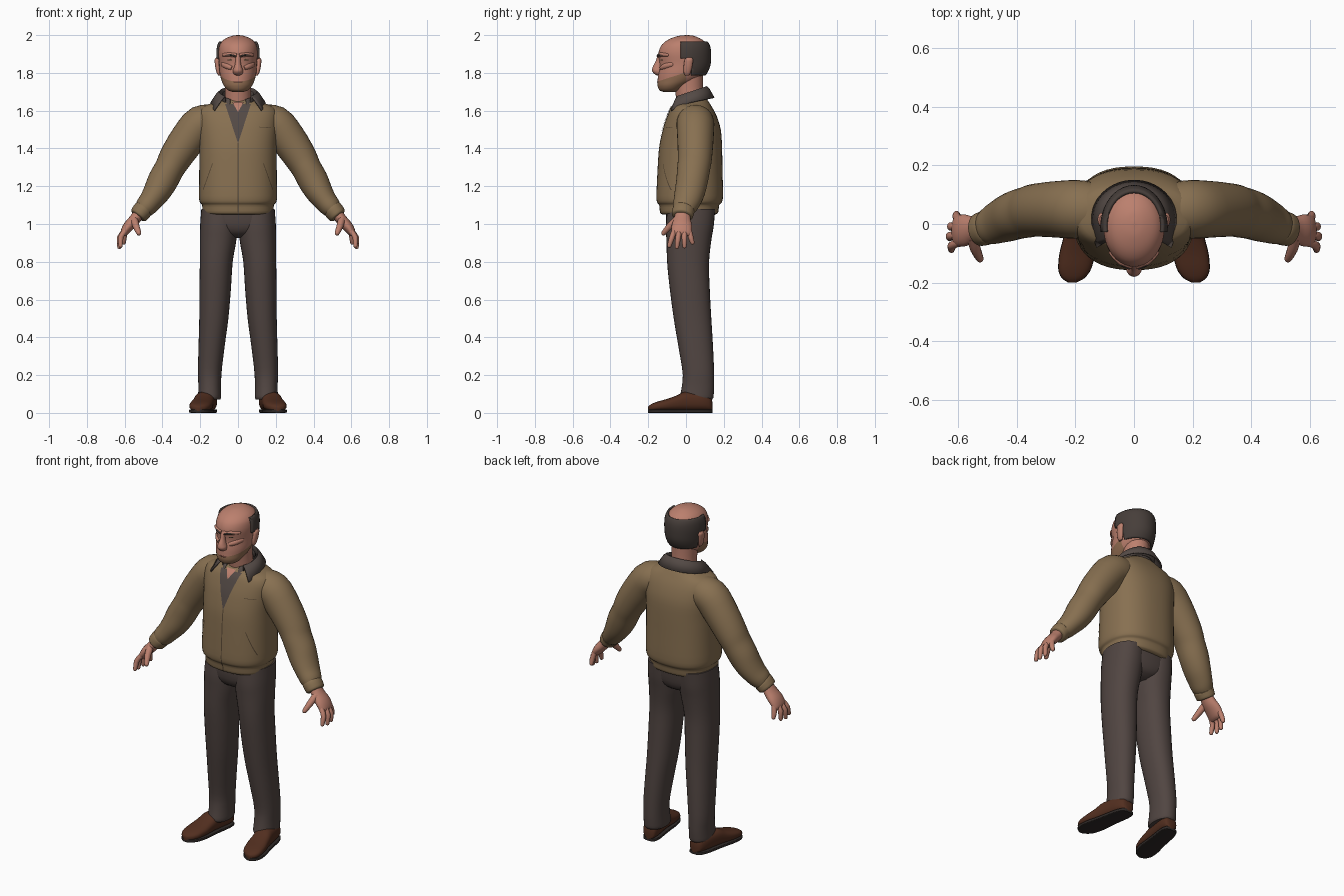
import bpy, bmesh, math
from mathutils import Vector
from mathutils.bvhtree import BVHTree

if "Cube" in bpy.data.objects:
    bpy.data.objects.remove(bpy.data.objects["Cube"])


def mat(name, r, g, b):
    m = bpy.data.materials.new(name)
    m.diffuse_color = (r, g, b, 1)
    m.use_nodes = True
    m.node_tree.nodes["Principled BSDF"].inputs["Base Color"].default_value = m.diffuse_color
    return m


JACKET = mat("tan_jacket", 0.245, 0.162, 0.082)
SEAM = mat("dark_seam", 0.10, 0.065, 0.035)
TROUSER = mat("brown_grey_trousers", 0.082, 0.060, 0.054)
SHOE = mat("brown_leather", 0.085, 0.028, 0.014)
SOLE = mat("dark_sole", 0.028, 0.022, 0.020)
SKIN = mat("skin", 0.50, 0.215, 0.155)
HAIR = mat("dark_hair", 0.062, 0.048, 0.042)
STUBBLE = mat("stubble", 0.29, 0.155, 0.085)
SHIRT = mat("grey_brown_shirt", 0.088, 0.068, 0.060)
LIP = mat("lip", 0.27, 0.10, 0.075)
X, Y, Z = Vector((1, 0, 0)), Vector((0, 1, 0)), Vector((0, 0, 1))


def finish(name, bm, materials, mirror=False, solid=0, closed=True):
    if closed:
        bmesh.ops.recalc_face_normals(bm, faces=bm.faces)
    me = bpy.data.meshes.new(name)
    bm.to_mesh(me)
    bm.free()
    for m in materials:
        me.materials.append(m)
    for p in me.polygons:
        p.use_smooth = True
    me.set_sharp_from_angle(angle=math.radians(50))
    ob = bpy.data.objects.new(name, me)
    bpy.context.collection.objects.link(ob)
    if solid:
        mod = ob.modifiers.new("thickness", 'SOLIDIFY')
        mod.thickness = solid
        mod.offset = -1
    if mirror:
        ob.modifiers.new("mirror", 'MIRROR').use_mirror_merge = False
    return ob


def smooth_rows(rows, steps):
    """Monotone cubic interpolation between section rows."""
    def slope(i, k):
        d0 = rows[i][k] - rows[i - 1][k] if i > 0 else None
        d1 = rows[i + 1][k] - rows[i][k] if i < len(rows) - 1 else None
        if d0 is None or d1 is None:
            return d1 if d0 is None else d0
        return 0 if d0 * d1 <= 0 else 2 * d0 * d1 / (d0 + d1)
    out = []
    for i in range(len(rows) - 1):
        for s in range(steps):
            t = s / steps
            h1, h2 = t * t * (3 - 2 * t), t * (1 - t) ** 2
            h3 = t * t * (t - 1)
            out.append([rows[i][k] * (1 - h1) + rows[i + 1][k] * h1
                        + slope(i, k) * h2 + slope(i + 1, k) * h3
                        for k in range(len(rows[0]))])
    return out + [list(rows[-1])]


def loft_bm(rows, axes=None, n=32, power=2.0, steps=3):
    """Skin rings (x, y, z, ra, rb); rings follow the path when axes is None."""
    rows = smooth_rows(rows, steps)
    bm = bmesh.new()
    rings = []
    for i, (x, y, z, ra, rb) in enumerate(rows):
        if axes:
            a, b = axes
        else:
            p, q = rows[max(i - 1, 0)], rows[min(i + 1, len(rows) - 1)]
            t = (Vector(q[:3]) - Vector(p[:3])).normalized()
            b = (Y - t * Y.dot(t)).normalized()
            a = b.cross(t)
        ring = []
        for j in range(n):
            c, s = math.cos(math.tau * j / n), math.sin(math.tau * j / n)
            c = math.copysign(abs(c) ** (2 / power), c)
            s = math.copysign(abs(s) ** (2 / power), s)
            ring.append(bm.verts.new(Vector((x, y, z)) + a * ra * c + b * rb * s))
        rings.append(ring)
    for r0, r1 in zip(rings, rings[1:]):
        for j in range(n):
            k = (j + 1) % n
            bm.faces.new((r0[j], r0[k], r1[k], r1[j]))
    bm.faces.new(rings[0])
    bm.faces.new(rings[-1])
    bmesh.ops.recalc_face_normals(bm, faces=bm.faces)
    bm.normal_update()
    return bm


def stack(rows, **kw):
    """Horizontal sections: z, centre x, half width, front y, back y."""
    return loft_bm([(cx, (f + b) / 2, z, w, (b - f) / 2) for z, cx, w, f, b in rows], (X, Y), **kw)


def tube(name, pts, m, mirror=True, n=12):
    """Round tube with a rounded far end: x, y, z, radius."""
    d = (Vector(pts[-1][:3]) - Vector(pts[-2][:3])).normalized()
    x, y, z, r = pts[-1]
    rows = [(*p[:3], p[3], p[3]) for p in pts]
    for k, f in ((0.5, 0.86), (0.85, 0.5), (1.0, 0.08)):
        rows.append((x + d.x * r * k, y + d.y * r * k, z + d.z * r * k, r * f, r * f))
    return finish(name, loft_bm(rows, n=n, steps=2), [m], mirror)


# Jacket body with gathered hem
bm = stack([(1.05, 0, .172, -.125, .155), (1.06, 0, .187, -.137, .17), (1.10, 0, .19, -.142, .176),
            (1.115, 0, .202, -.153, .19), (1.15, 0, .207, -.157, .196), (1.3, 0, .205, -.15, .193),
            (1.4, 0, .205, -.143, .191), (1.5, 0, .212, -.123, .184), (1.57, 0, .215, -.10, .163),
            (1.615, 0, .195, -.08, .14), (1.64, 0, .14, -.058, .125), (1.665, 0, .095, -.035, .108)],
           n=48, power=2.4)
tree = BVHTree.FromBMesh(bm)
finish("jacket_body", bm, [JACKET])


def plate(name, quad, m, lift=.004, nu=8, nv=14, mirror=False):
    """Thin patch laid on the jacket front; quad corners are (x, z)."""
    bm = bmesh.new()
    g = []
    c = [Vector(p) for p in quad]
    for j in range(nv + 1):
        lo, hi = c[0].lerp(c[3], j / nv), c[1].lerp(c[2], j / nv)
        row = []
        for i in range(nu + 1):
            p = lo.lerp(hi, i / nu)
            hit = tree.ray_cast(Vector((p.x, -1, p.y)), Y)[0]
            row.append(bm.verts.new((p.x, (hit.y if hit else -.05) - lift, p.y)))
        g.append(row)
    for j in range(nv):
        for i in range(nu):
            bm.faces.new((g[j][i], g[j][i + 1], g[j + 1][i + 1], g[j + 1][i]))
    bmesh.ops.remove_doubles(bm, verts=bm.verts, dist=1e-5)
    bm.normal_update()
    if sum(f.normal.y for f in bm.faces) > 0:
        bmesh.ops.reverse_faces(bm, faces=bm.faces)
    finish(name, bm, [m], mirror, closed=False)


# Open neck, zip, pocket seams
plate("shirt_front", [(-.001, 1.43), (.001, 1.43), (.068, 1.635), (-.068, 1.635)], SHIRT)
plate("open_throat", [(-.001, 1.595), (.001, 1.595), (.03, 1.645), (-.03, 1.645)], SKIN, .008)
plate("zip", [(-.003, 1.06), (.003, 1.06), (.003, 1.43), (-.003, 1.43)], SEAM, .003, 1)
plate("side_pocket_seam", [(.183, 1.18), (.187, 1.18), (.137, 1.32), (.133, 1.32)], SEAM, .003, 1, mirror=True)
plate("chest_pocket_seam", [(.115, 1.512), (.175, 1.508), (.175, 1.511), (.115, 1.515)], SEAM, .003, 6, 1)


def collar(name, m, top_r, low_r, low_front, start, low_start, drop, lift):
    """Fold-over collar, open at the front; angles run from front to back."""
    bm = bmesh.new()
    rows = []
    n = 20
    for i in range(2 * n + 1):
        u = abs(i - n) / n
        side = 1 if i >= n else -1
        a = math.pi - u * (math.pi - math.radians(start))
        b = math.pi - u * (math.pi - math.radians(low_start))
        ca, cb = math.cos(a), math.cos(b)
        top = Vector((side * top_r * math.sin(a), .02 - top_r * .9 * ca, 1.70 - .03 * ca + lift))
        low = Vector((side * low_r * math.sin(b), .02 - (low_front if cb > 0 else low_r * .9) * cb,
                      1.645 - (drop if cb > 0 else .025) * cb + lift))
        inner = Vector((top.x * .92, .02 + (top.y - .02) * .92, top.z - .05))
        mid = top.lerp(low, .35) + Vector((0, 0, .008))
        rows.append([bm.verts.new(p) for p in (inner, top, mid, low)])
    for r0, r1 in zip(rows, rows[1:]):
        for k in range(3):
            bm.faces.new((r0[k], r1[k], r1[k + 1], r0[k + 1]))
    finish(name, bm, [m], solid=.008)


collar("jacket_collar", SHIRT, .100, .145, .215, 42, 62, .09, 0)
collar("shirt_collar", SHIRT, .084, .10, .135, 28, 32, .065, -.012)

# Sleeves and cuffs
sleeve = [(.12, .045, 1.55, .085, .09), (.195, .05, 1.53, .098, .10), (.265, .05, 1.45, .095, .096),
          (.335, .047, 1.345, .086, .090), (.365, .04, 1.29, .079, .087), (.395, .033, 1.235, .080, .084),
          (.43, .02, 1.17, .072, .080), (.465, .005, 1.12, .061, .072), (.49, -.007, 1.09, .056, .064),
          (.508, -.014, 1.07, .046, .055)]
finish("sleeve", loft_bm(sleeve), [JACKET], True)
finish("cuff", loft_bm([(.498, -.01, 1.08, .047, .055), (.505, -.013, 1.073, .052, .059),
                        (.527, -.019, 1.046, .048, .056), (.531, -.02, 1.041, .040, .048)]), [JACKET], True)

# Hands
finish("palm", loft_bm([(.515, -.017, 1.07, .03, .036), (.55, -.02, 1.02, .03, .046),
                        (.582, -.022, .985, .028, .055), (.605, -.024, .95, .019, .053),
                        (.611, -.024, .938, .008, .044)], n=20), [SKIN], True)
fingers = (("index_finger", -.062, -.088, .622, .885), ("middle_finger", -.035, -.048, .628, .878),
           ("ring_finger", -.009, -.008, .624, .882), ("little_finger", .017, .034, .605, .902))
for name, y0, y1, x1, z1 in fingers:
    tube(name, [(.595, y0, .965, .014), (x1 - .001, (y0 + y1) / 2, .928, .0145), (x1, y1, z1, .011)], SKIN)
tube("thumb", [(.55, -.045, 1.025, .02), (.54, -.085, .99, .018), (.525, -.118, .952, .013)], SKIN)

# Trousers
finish("pelvis", stack([(.925, 0, .05, -.03, .08), (.95, 0, .11, -.08, .125), (1.0, 0, .185, -.103, .145),
                        (1.1, 0, .183, -.108, .155)], power=2.5), [TROUSER])
finish("trouser_leg", stack([(.07, .15, .056, -.025, .138), (.085, .15, .061, -.032, .146),
                             (.14, .15, .060, -.022, .149), (.2, .15, .062, -.017, .149),
                             (.35, .14, .069, -.04, .143), (.5, .128, .077, -.065, .134),
                             (.65, .121, .083, -.085, .126), (.8, .115, .087, -.1, .122),
                             (.92, .105, .097, -.104, .135), (1.0, .101, .099, -.106, .148),
                             (1.08, .098, .096, -.1, .155)], power=2.2), [TROUSER], True)

# Shoes: y, half width, top height
shoe = [(.14, .018, .055), (.132, .036, .085), (.08, .051, .112), (.0, .053, .112), (-.05, .056, .092),
        (-.1, .060, .074), (-.15, .056, .060), (-.185, .037, .046), (-.2, .012, .034)]
finish("shoe_upper", loft_bm([(.176 - .17 * y, y, (h + .01) / 2, w, (h - .01) / 2) for y, w, h in shoe],
                             (X, Z), power=2.5), [SHOE], True)
finish("shoe_sole", loft_bm([(.176 - .17 * y, y, .009, w + .001, .009) for y, w, h in shoe],
                            (X, Z), power=7), [SOLE], True)

# Neck
finish("neck", stack([(1.58, 0, .075, -.04, .1), (1.65, 0, .07, -.05, .095), (1.71, 0, .069, -.058, .09),
                      (1.79, 0, .072, -.07, .09)]), [SKIN])

# Head, with stubble below a slanted line along the jaw
head_rows = [(1.70, 0, .03, -.12, -.05), (1.706, 0, .05, -.138, -.03), (1.73, 0, .073, -.15, .005),
             (1.76, 0, .087, -.15, .06), (1.8, 0, .097, -.147, .10), (1.85, 0, .100, -.14, .12),
             (1.9, 0, .104, -.146, .122), (1.94, 0, .100, -.134, .117), (1.97, 0, .082, -.104, .094),
             (1.988, 0, .054, -.066, .063), (1.997, 0, .027, -.032, .037), (2.0, 0, .004, 0, .01)]


def cut(bm, co, no):
    bmesh.ops.bisect_plane(bm, geom=bm.verts[:] + bm.edges[:] + bm.faces[:], plane_co=co, plane_no=no)


bm = stack(head_rows, n=40)
cut(bm, (0, -.14, 1.758), (0, -.32, 1))
cut(bm, (0, .0, 0), (0, 1, 0))
for f in bm.faces:
    c = f.calc_center_median()
    f.material_index = int(c.z < 1.758 + .32 * (c.y + .14) and c.y < 0)
finish("head", bm, [SKIN, STUBBLE])

# Horseshoe of hair: shell over the skull, trimmed to the sides and back
bm = stack(head_rows, n=40)
for v, nrm in [(v, v.normal.copy()) for v in bm.verts]:
    v.co += nrm * .011
for co, no in (((0, 0, 1.966), Z), ((0, 0, 1.785), Z), ((0, 0, 1.875), Z), ((0, -.028, 0), Y), ((0, .03, 0), Y)):
    cut(bm, co, no)
drop = []
for f in bm.faces:
    c = f.calc_center_median()
    if not (1.785 < c.z < 1.966 and c.y > (-.028 if c.z > 1.875 else .03)):
        drop.append(f)
bmesh.ops.delete(bm, geom=drop, context='FACES')
finish("hair", bm, [HAIR], solid=.014, closed=False)

# Face details
finish("nose", stack([(1.787, 0, .012, -.155, -.12), (1.795, 0, .023, -.168, -.12), (1.812, 0, .027, -.18, -.12),
                      (1.83, 0, .021, -.177, -.12), (1.86, 0, .014, -.161, -.12), (1.885, 0, .015, -.153, -.12),
                      (1.9, 0, .01, -.146, -.12)], n=16), [SKIN])
tube("brow_ridge", [(.006, -.142, 1.892, .012), (.045, -.128, 1.897, .012), (.078, -.098, 1.895, .008)], SKIN)
tube("eyebrow", [(.014, -.152, 1.889, .004), (.045, -.138, 1.896, .005), (.078, -.105, 1.894, .003)], HAIR)
tube("eye", [(.026, -.133, 1.868, .004), (.04, -.127, 1.870, .006), (.056, -.116, 1.868, .003)], SEAM)
tube("cheek", [(.03, -.13, 1.825, .012), (.055, -.108, 1.835, .017), (.075, -.075, 1.845, .016)], SKIN)
tube("mouth", [(-.001, -.1495, 1.752, .004), (.018, -.146, 1.752, .004), (.034, -.136, 1.748, .003)], LIP, n=8)
finish("ear", stack([(1.787, .099, .006, -.006, .016), (1.80, .103, .010, -.012, .024),
                     (1.84, .109, .013, -.012, .034), (1.868, .111, .013, -.008, .038),
                     (1.882, .109, .007, .004, .03)], n=16), [SKIN], True)
